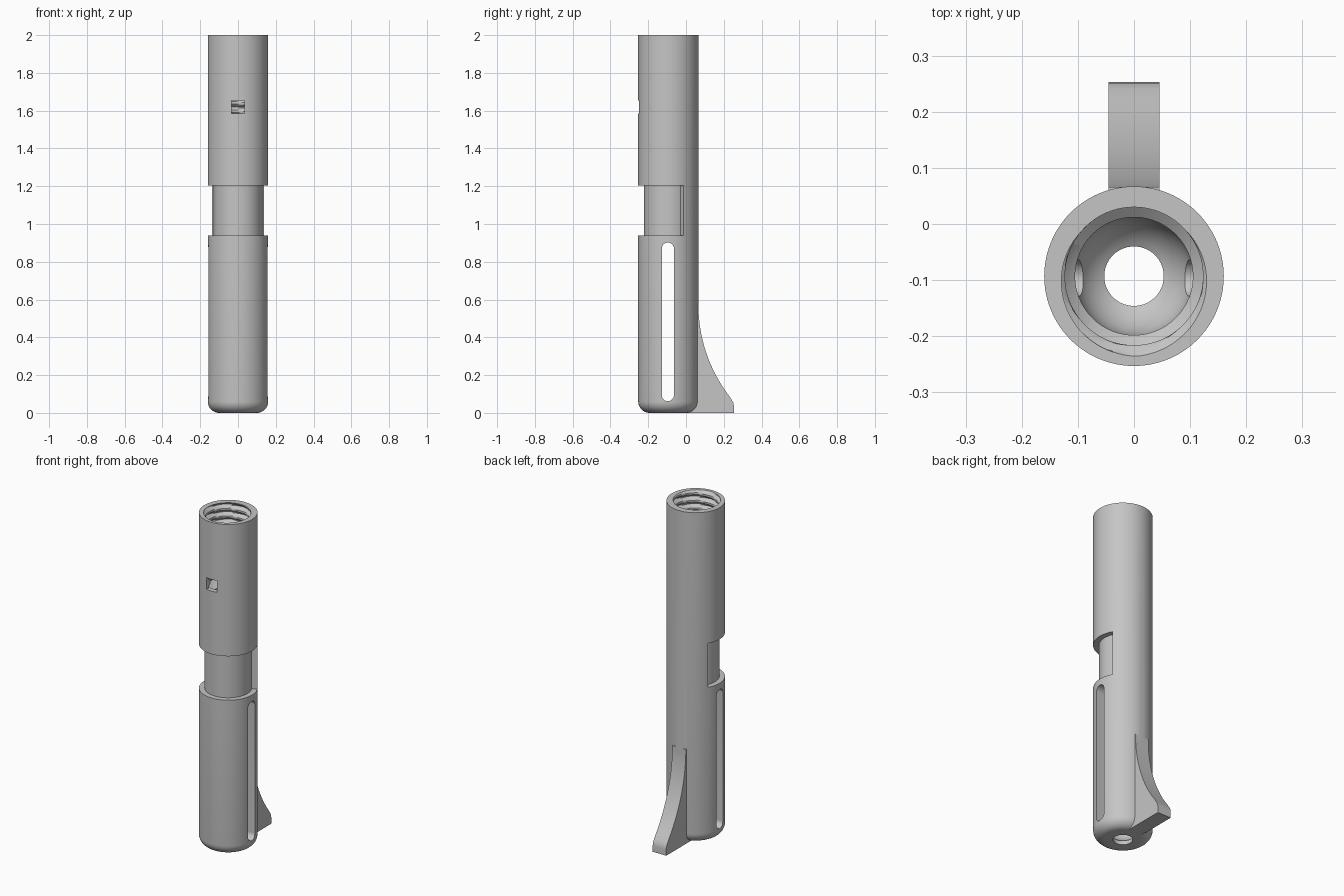
import bpy, bmesh
from math import sin, cos, pi, tau, sqrt, radians

if "Cube" in bpy.data.objects:
    bpy.data.objects.remove(bpy.data.objects["Cube"], do_unlink=True)

AXIS_Y = -0.093      # tube centre line
R = 0.16             # outer radius
BORE = 0.105
MINOR = 0.123        # thread crest radius
PITCH = 0.045
SEG = 96

steel = bpy.data.materials.new("plain grey")
steel.use_nodes = True
grey = (0.56, 0.56, 0.56, 1)
steel.diffuse_color = grey
steel.node_tree.nodes["Principled BSDF"].inputs["Base Color"].default_value = grey


def finish(name, bm):
    bmesh.ops.recalc_face_normals(bm, faces=bm.faces[:])
    mesh = bpy.data.meshes.new(name)
    bm.to_mesh(mesh)
    bm.free()
    mesh.materials.append(steel)
    ob = bpy.data.objects.new(name, mesh)
    bpy.context.collection.objects.link(ob)
    return ob


def lathe(name, rings):
    """Closed solid from (z, radius) rings; radius may be a function of angle and z."""
    bm = bmesh.new()
    rows = []
    for z, r in rings:
        row = []
        for i in range(SEG):
            a = tau * i / SEG
            rad = r(a, z) if callable(r) else r
            row.append(bm.verts.new((rad * cos(a), AXIS_Y + rad * sin(a), z)))
        rows.append(row)
    for lo, hi in zip(rows, rows[1:]):
        for i in range(SEG):
            j = (i + 1) % SEG
            bm.faces.new((lo[i], lo[j], hi[j], hi[i]))
    bm.faces.new(rows[0][::-1])
    bm.faces.new(rows[-1])
    return finish(name, bm)


def prism(name, points, offset):
    """Closed solid from a flat outline pushed along an offset."""
    bm = bmesh.new()
    face = bm.faces.new([bm.verts.new(p) for p in points])
    out = bmesh.ops.extrude_face_region(bm, geom=[face])
    moved = [g for g in out["geom"] if isinstance(g, bmesh.types.BMVert)]
    bmesh.ops.translate(bm, verts=moved, vec=offset)
    return finish(name, bm)


def combine(body, tool, operation):
    mod = body.modifiers.new(operation.lower(), 'BOOLEAN')
    mod.operation = operation
    mod.solver = 'EXACT'
    mod.object = tool
    bpy.context.view_layer.objects.active = body
    bpy.ops.object.modifier_apply(modifier=mod.name)
    bpy.data.objects.remove(tool, do_unlink=True)


def thread(a, z):
    """Helical V groove cut outward from the crest radius."""
    phase = ((z - 2.0) / PITCH - (a + pi / 2) / tau + 0.5) % 1 - 0.5
    return MINOR + 0.02 * max(0, 1 - abs(phase) / 0.36)


# Outer tube with rounded foot
fillet = 0.06
outer = [(fillet - fillet * cos(t * pi / 16), R - fillet + fillet * sin(t * pi / 16))
         for t in range(9)]
tube = lathe("tube_body", outer + [(2.0, R)])

# Back fin: concave sweep flaring to a blunt toe
half = 0.045
arc_r, start_y, start_z = 0.79, AXIS_Y + R - 0.001, 0.57
outline = [(0.01, 0), (0.253, 0), (0.253, 0.04), (0.25, 0.055), (0.24, 0.073)]
for k in range(21):
    y = start_y + (0.222 - start_y) * (1 - k / 20) ** 2
    z = start_z - sqrt(arc_r ** 2 - (arc_r - (y - start_y)) ** 2)
    outline.append((y, z))
outline.append((0.01, start_z))
fin = prism("back_fin", [(-half, y, z) for y, z in outline], (2 * half, 0, 0))
combine(tube, fin, 'UNION')

# Bore: foot hole, round floor, straight wall, threaded mouth
dome_z, hole = 0.115, 0.053
first = pi / 2 - math_angle if (math_angle := None) else 0.529
bore = [(-0.05, hole)]
for k in range(13):
    t = first + (pi / 2 - first) * k / 12
    bore.append((dome_z - BORE * cos(t), BORE * sin(t)))
bore += [(1.5, BORE), (1.515, MINOR)]
steps = 88
bore += [(1.54 + 0.5 * k / steps, thread) for k in range(steps + 1)]
combine(tube, lathe("bore_cutter", bore), 'DIFFERENCE')

# Groove round the front two thirds
angles = [radians(150 + 240 * k / 64) for k in range(65)]
sector = [(0.129 * cos(a), AXIS_Y + 0.129 * sin(a), 0.94) for a in angles]
sector += [(0.2 * cos(a), AXIS_Y + 0.2 * sin(a), 0.94) for a in reversed(angles)]
combine(tube, prism("groove_cutter", sector, (0, 0, 0.265)), 'DIFFERENCE')

# Long side slots, right through both walls
w, low, high = 0.032, 0.062, 0.902
slot = []
for centre, turn in ((high - w, 0), (low + w, pi)):
    for k in range(17):
        a = turn + pi * k / 16
        slot.append((-0.3, AXIS_Y - 0.003 + w * cos(a), centre + w * sin(a)))
combine(tube, prism("slot_cutter", slot, (0.6, 0, 0)), 'DIFFERENCE')

# Square window in the front wall
s, mid = 0.035, 1.62
window = [(x, -0.3, mid + z) for x, z in ((-s, -s), (s, -s), (s, s), (-s, s))]
combine(tube, prism("window_cutter", window, (0, 0.2, 0)), 'DIFFERENCE')

# Smooth round walls, crisp edges
bpy.ops.object.select_all(action='DESELECT')
tube.select_set(True)
bpy.context.view_layer.objects.active = tube
bpy.ops.object.shade_smooth_by_angle(angle=radians(20))
